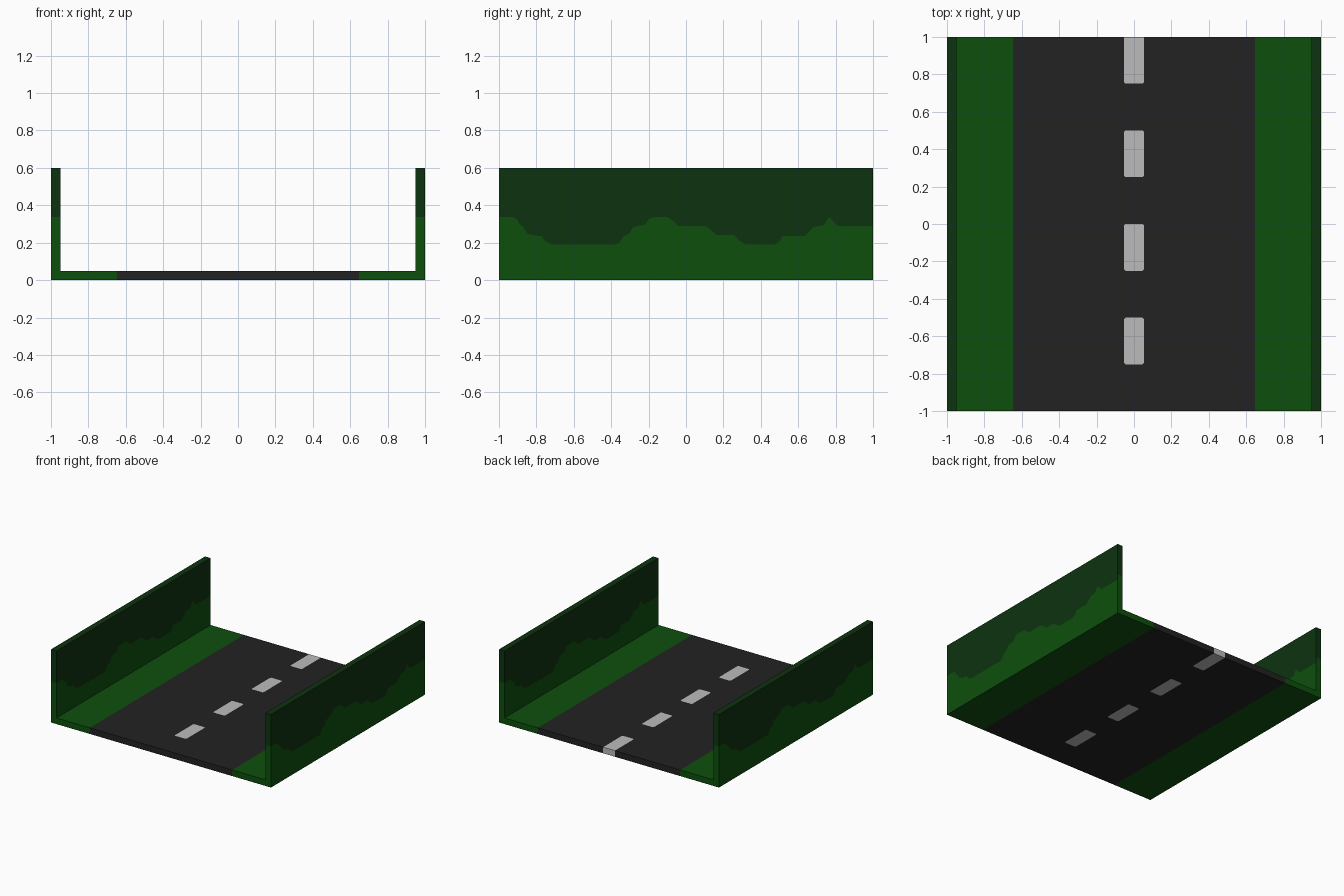
import bpy, bmesh

cube = bpy.data.objects.get("Cube")
if cube:
    bpy.data.objects.remove(cube, do_unlink=True)


def material(name, rgb):
    m = bpy.data.materials.new(name)
    m.use_nodes = True
    m.diffuse_color = (*rgb, 1)
    m.node_tree.nodes["Principled BSDF"].inputs["Base Color"].default_value = (*rgb, 1)
    return m


GRASS = material("grass green", (0.004, 0.078, 0.004))
HEDGE = material("dark hedge green", (0.004, 0.033, 0.005))
ASPHALT = material("asphalt grey", (0.016, 0.016, 0.016))
PAINT = material("road paint", (0.5, 0.5, 0.5))

SLAB = 0.05      # slab and wall thickness
ROAD = 0.647     # half width of the road
DASH = 0.0535    # half width of a lane dash
CUT = 0.008      # clipped dash corners
TOP = 0.6        # wall height


def finish(name, bm, mats):
    bmesh.ops.remove_doubles(bm, verts=bm.verts[:], dist=1e-5)
    bmesh.ops.recalc_face_normals(bm, faces=bm.faces[:])
    mesh = bpy.data.meshes.new(name)
    bm.to_mesh(mesh)
    bm.free()
    for m in mats:
        mesh.materials.append(m)
    ob = bpy.data.objects.new(name, mesh)
    bpy.context.collection.objects.link(ob)
    return ob


def slab(name, outline, mat):
    """Extrude a flat x-y outline up from the ground to slab height."""
    bm = bmesh.new()
    face = bm.faces.new([bm.verts.new((x, y, 0)) for x, y in outline])
    ext = bmesh.ops.extrude_face_region(bm, geom=[face], use_keep_orig=True)
    for v in ext["geom"]:
        if isinstance(v, bmesh.types.BMVert):
            v.co.z = SLAB
    return finish(name, bm, [mat])


# Lane dashes, set flush through the road; the last one runs off the back edge
dashes = [(-0.75, -0.5), (-0.25, 0.0), (0.25, 0.5), (0.75, 1.0)]
half_edge = []                       # right-hand dash edges, front to back
for i, (y0, y1) in enumerate(dashes):
    edge = [(0, y0), (DASH - CUT, y0), (DASH, y0 + CUT)]
    if y1 < 1:
        edge += [(DASH, y1 - CUT), (DASH - CUT, y1), (0, y1)]
    else:
        edge += [(DASH, y1)]
    half_edge += edge
    right = [p for p in edge if p[0] > 0]
    left = [(-x, y) for x, y in reversed(right)]
    slab(f"lane_dash_{i + 1}", right + left, PAINT)

# Road halves notched around the dashes, and grass verges
for side, s in (("left", 1), ("right", -1)):
    outline = [(0, -1)] + half_edge + [(ROAD, 1), (ROAD, -1)]
    slab(f"{side}_road_half", [(s * x, y) for x, y in outline], ASPHALT)
    a, b = s * ROAD, s * (1 - SLAB)
    slab(f"{side}_grass_verge", [(a, -1), (b, -1), (b, 1), (a, 1)], GRASS)

# Height of the light grass along a wall, from its left end to its right end
Z0, Z1 = 0.337, 0.29
skyline = [
    (-1, Z0), (-.92, Z0), (-.90, .32), (-.89, .30), (-.87, .285), (-.85, .25),
    (-.82, .24), (-.77, .235), (-.755, .21), (-.72, .19), (-.38, .19),
    (-.355, .20), (-.335, .235), (-.30, .25), (-.285, .28), (-.26, .29),
    (-.22, .295), (-.195, .33), (-.17, Z0), (-.10, Z0), (-.065, .315),
    (-.045, .29), (.105, .29), (.135, .265), (.165, .24), (.26, .24),
    (.28, .215), (.32, .19), (.475, .19), (.50, .205), (.515, .235),
    (.635, .235), (.66, .26), (.685, .285), (.74, .295), (.755, .325),
    (.77, .335), (.79, .31), (.81, Z1), (1, Z1)]


def wall(name, x_neg, x_pos):
    bm = bmesh.new()

    def face(points, index):
        bm.faces.new([bm.verts.new(p) for p in points]).material_index = index

    # Long faces: the skyline reads left to right as seen from each side
    for x, s in ((x_pos, 1), (x_neg, -1)):
        line = [(x, s * u, z) for u, z in skyline]
        l, r = -s, s
        face([(x, l, 0), (x, r, 0)] + line[::-1] + [(x, l, Z1)], 0)
        face(line + [(x, r, Z0), (x, r, TOP), (x, l, TOP)], 1)
    # End faces, split at a level line
    for y in (-1, 1):
        face([(x_neg, y, 0), (x_pos, y, 0), (x_pos, y, Z1), (x_pos, y, Z0),
              (x_neg, y, Z0), (x_neg, y, Z1)], 0)
        face([(x_neg, y, Z0), (x_pos, y, Z0), (x_pos, y, TOP), (x_neg, y, TOP)], 1)
    # Underside and top
    for z, index in ((0, 0), (TOP, 1)):
        face([(x_neg, -1, z), (x_pos, -1, z), (x_pos, 1, z), (x_neg, 1, z)], index)
    return finish(name, bm, [GRASS, HEDGE])


wall("left_hedge_wall", 1 - SLAB, 1)
wall("right_hedge_wall", -1, SLAB - 1)
